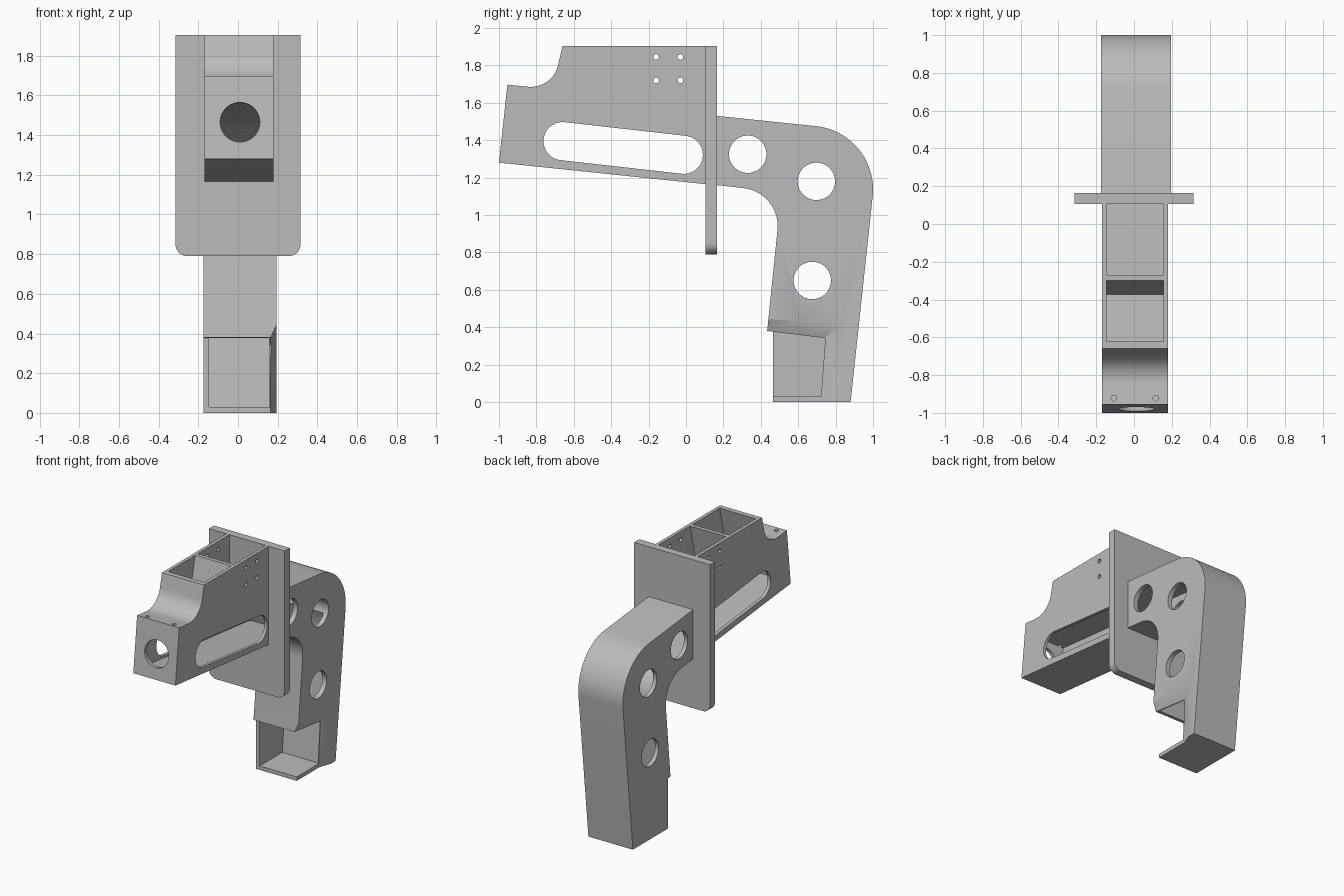
import bpy, bmesh
from math import sin, cos, radians, tan
from mathutils import Vector

cube = bpy.data.objects.get("Cube")
if cube:
    bpy.data.objects.remove(cube, do_unlink=True)

grey = bpy.data.materials.new("light grey")
grey.use_nodes = True
colour = (0.5, 0.5, 0.5, 1)
grey.diffuse_color = colour
grey.node_tree.nodes["Principled BSDF"].inputs["Base Color"].default_value = colour

TILT = 6                      # whole frame leans by this many degrees
SLOPE = tan(radians(TILT))


def arc(cy, cz, r, a0, a1, n=24):
    angles = [radians(a0 + (a1 - a0) * i / n) for i in range(n + 1)]
    return [(cy + r * cos(a), cz + r * sin(a)) for a in angles]


def make_object(name, bm):
    bmesh.ops.recalc_face_normals(bm, faces=bm.faces)
    mesh = bpy.data.meshes.new(name)
    bm.to_mesh(mesh)
    bm.free()
    mesh.materials.append(grey)
    ob = bpy.data.objects.new(name, mesh)
    bpy.context.collection.objects.link(ob)
    return ob


def prism(name, outline, lo, hi, axis="x"):
    """Extrude an outline, given as (y, z), (x, z) or (x, y), along an axis."""
    place = {"x": lambda p, d: (d, *p),
             "y": lambda p, d: (p[0], d, p[1]),
             "z": lambda p, d: (*p, d)}[axis]
    bm = bmesh.new()
    a = [bm.verts.new(place(p, lo)) for p in outline]
    b = [bm.verts.new(place(p, hi)) for p in outline]
    bm.faces.new(a)
    bm.faces.new(b[::-1])
    for i in range(len(a)):
        j = (i + 1) % len(a)
        bm.faces.new((a[i], b[i], b[j], a[j]))
    return make_object(name, bm)


def drill(u, v, r, lo, hi, axis="x", n=48):
    return prism("cutter", arc(u, v, r, 0, 360, n)[:-1], lo, hi, axis)


def carve(ob, cutters):
    """Subtract the cutters, bake the result and smooth the curved faces."""
    for c in cutters:
        c.hide_render = True
        mod = ob.modifiers.new("cut", "BOOLEAN")
        mod.operation, mod.solver, mod.object = "DIFFERENCE", "EXACT", c
    bpy.context.view_layer.update()
    graph = bpy.context.evaluated_depsgraph_get()
    mesh = bpy.data.meshes.new_from_object(ob.evaluated_get(graph))
    ob.modifiers.clear()
    ob.data = mesh
    for c in cutters:
        bpy.data.objects.remove(c, do_unlink=True)
    bpy.ops.object.select_all(action="DESELECT")
    ob.select_set(True)
    bpy.context.view_layer.objects.active = ob
    bpy.ops.object.shade_smooth_by_angle(angle=radians(25))


# Bend shared by the inside of the grip and the cable channel
BEND = (0.285, 0.94)
TOP, END = 90 - TILT, -TILT


def channel():
    """Hollow passage running from the nose, through the plate, down the grip."""
    low = arc(*BEND, 0.235, TOP, END)
    high = arc(*BEND, 0.54, END, TOP)

    def back_to(p, y):
        return (y, p[1] + (p[0] - y) * SLOPE)

    def down_to(p, z):
        return (p[0] - (p[1] - z) * SLOPE, z)

    outline = ([back_to(low[0], -0.968)] + low + [down_to(low[-1], 0.03)]
               + [down_to(high[0], 0.03)] + high + [back_to(high[-1], -0.935)])
    return prism("cutter", outline, -0.145, 0.158)


# Front body with scooped nose
body = prism("front_body",
             [(-1, 1.28), (0.105, 1.165), (0.105, 1.905), (-0.66, 1.905)]
             + arc(-0.83, 1.835, 0.15, -10, -96) + [(-0.955, 1.697)],
             -0.17, 0.18)
cuts = [channel()]
# Two leaning top pockets
cuts.append(prism("cutter", [(-0.253, 1.98), (-0.345, 1.58), (0.15, 1.545),
                             (0.15, 1.98)], -0.145, 0.155))
cuts.append(prism("cutter", [(-0.603, 1.98), (-0.69, 1.62), (-0.373, 1.59),
                             (-0.283, 1.98)], -0.145, 0.155))
# Long side slot
cuts.append(prism("cutter", arc(-0.012, 1.322, 0.102, TOP - 180, TOP)
                  + arc(-0.66, 1.395, 0.102, TOP, TOP + 180), -0.4, 0.4))
# Round nose opening along the tilted axis
nose = drill(0, 0, 0.1, -0.06, 0.06, "y")
for v in nose.data.vertices:
    v.co = Vector((v.co.x + 0.01, -0.98 + v.co.y + v.co.z * SLOPE,
                   1.465 + v.co.z - v.co.y * SLOPE))
cuts.append(nose)
# Screw holes in the side walls and nose
for y in (-0.16, -0.03):
    for z in (1.72, 1.845):
        cuts.append(drill(y, z, 0.015, -0.4, 0.4, n=16))
for x in (-0.107, 0.115):
    cuts.append(drill(x, -0.922, 0.015, 1.58, 1.8, "z", 16))
carve(body, cuts)

# Mounting plate with rounded lower corners
W, R = 0.315, 0.06
plate = prism("mounting_plate",
              [(W, 1.905), (-W, 1.905)]
              + arc(R - W, 0.79 + R, R, 180, 270, 12)
              + arc(W - R, 0.79 + R, R, 270, 360, 12), 0.105, 0.165, "y")
carve(plate, [channel()])

# Curved rear grip
grip = prism("rear_grip",
             [(0.165, 1.16)] + arc(*BEND, 0.205, TOP, END)
             + [(0.434, 0.38), (0.465, 0.377), (0.465, 0), (0.88, 0)]
             + arc(0.66, 1.137, 0.34, END, TOP) + [(0.165, 1.53)],
             -0.175, 0.195)
cuts = [channel()]
# Side holes
for y, z in ((0.33, 1.325), (0.697, 1.18), (0.675, 0.65)):
    cuts.append(drill(y, z, 0.1, -0.4, 0.4))
# Lower bay, open to the front and left
cuts.append(prism("cutter", [(0.4, 0.03), (0.722, 0.03), (0.745, 0.342),
                             (0.4, 0.384)], -0.145, 0.4))
# Flared relief around the bay on the left side
bm = bmesh.new()
for x, y, drop in ((0.163, 0.735, 0), (0.225, 0.91, 0.13)):
    for p in ((0.3, -0.1), (y, -0.1), (y, 0.342 + drop), (0.3, 0.388 + drop)):
        bm.verts.new((x, *p))
bmesh.ops.convex_hull(bm, input=bm.verts)
cuts.append(make_object("cutter", bm))
carve(grip, cuts)
